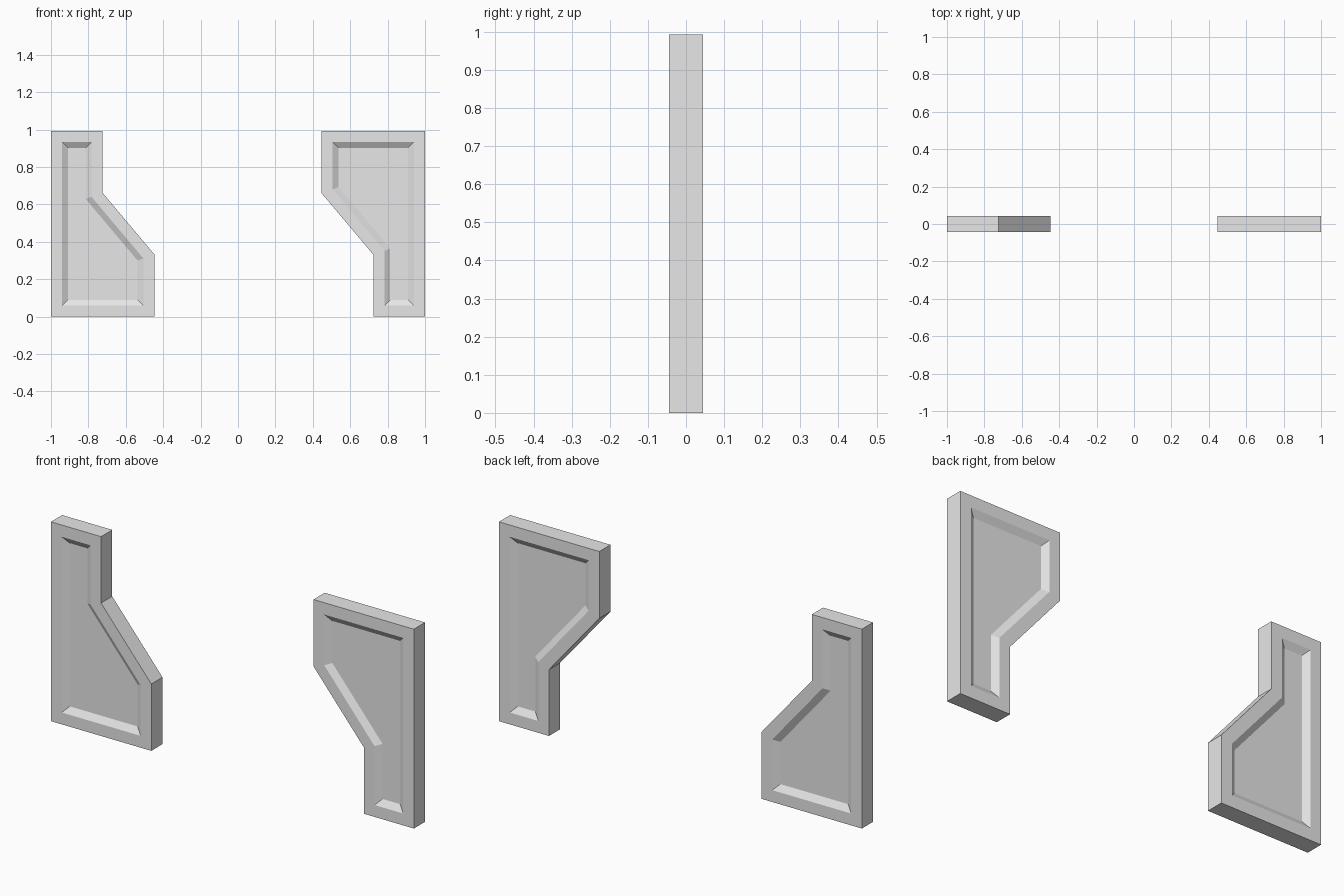
import bpy
import bmesh

cube = bpy.data.objects.get("Cube")
if cube:
    bpy.data.objects.remove(cube, do_unlink=True)

HEIGHT, HALF_DEPTH = 0.993, 0.044
BORDER, BEVEL, RECESS = 0.059, 0.031, 0.02

grey = bpy.data.materials.new("light grey")
grey.use_nodes = True
colour = (0.8, 0.8, 0.8, 1.0)
grey.diffuse_color = colour
grey.node_tree.nodes["Principled BSDF"].inputs["Base Color"].default_value = colour


def make_panel(name, outline):
    """Extrude an x-z outline and sink a bevelled recess into front and back."""
    bm = bmesh.new()
    front = bm.faces.new([bm.verts.new((x, -HALF_DEPTH, z)) for x, z in outline])
    slab = bmesh.ops.extrude_face_region(bm, geom=[front], use_keep_orig=True)
    back = next(g for g in slab["geom"] if isinstance(g, bmesh.types.BMFace))
    for v in back.verts:
        v.co.y = HALF_DEPTH
    bmesh.ops.recalc_face_normals(bm, faces=bm.faces[:])
    for face in (front, back):
        # flat border, then sloping sides down to the sunken field
        bmesh.ops.inset_region(bm, faces=[face], thickness=BORDER, use_even_offset=True)
        bmesh.ops.inset_region(bm, faces=[face], thickness=BEVEL, use_even_offset=True)
        sign = 1 if face.calc_center_median().y > 0 else -1
        for v in face.verts:
            v.co.y = sign * (HALF_DEPTH - RECESS)
    bmesh.ops.recalc_face_normals(bm, faces=bm.faces[:])
    mesh = bpy.data.meshes.new(name)
    bm.to_mesh(mesh)
    bm.free()
    mesh.materials.append(grey)
    bpy.context.collection.objects.link(bpy.data.objects.new(name, mesh))


# Right panel is wide at the foot; the left one is the same shape turned upside down
foot_wide = [(-1, 0), (-0.447, 0), (-0.447, 0.333), (-0.724, 0.662),
             (-0.724, HEIGHT), (-1, HEIGHT)]
make_panel("right_panel", foot_wide)
make_panel("left_panel", [(-x, HEIGHT - z) for x, z in foot_wide])
